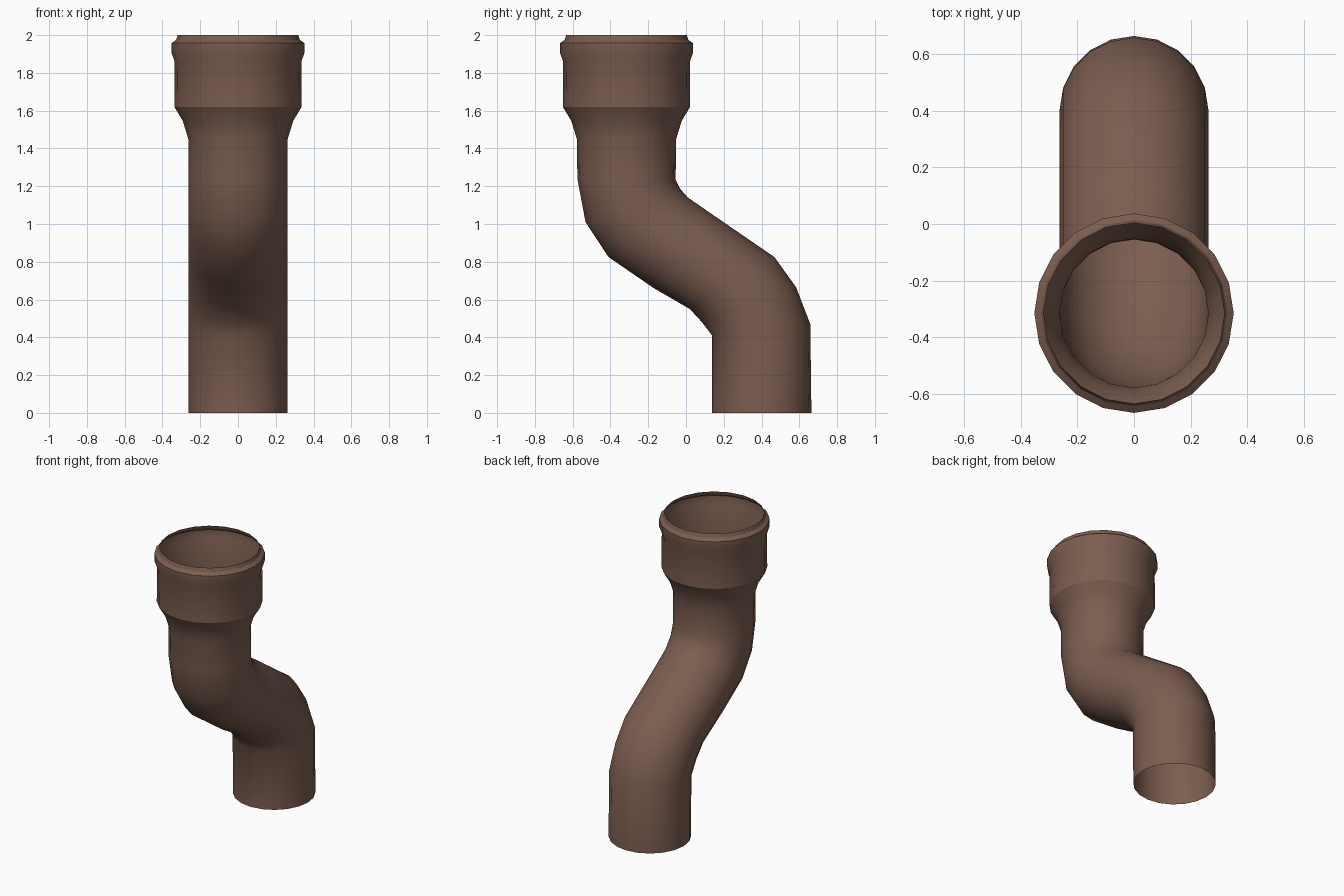
import bpy, bmesh, math

if "Cube" in bpy.data.objects:
    bpy.data.objects.remove(bpy.data.objects["Cube"])

SIDES = 20
R = 0.263        # pipe radius
Y_TOP = -0.315   # axis of the upper leg and socket

# each ring: (y, z) of its back-most and front-most points, x radius, crease
rings = [
    # lower straight leg
    ((0.138, 0.00), (0.664, 0.00), R, False),
    # lower bend
    ((0.138, 0.41), (0.658, 0.47), R, False),
    ((0.085, 0.48), (0.583, 0.665), R, False),
    ((0.02, 0.55), (0.468, 0.825), R, False),
    # sloping middle
    ((-0.17, 0.66), (0.13, 1.057), R, False),
    # upper bend
    ((-0.41, 0.825), (0.01, 1.14), R, False),
    ((-0.532, 1.01), (-0.03, 1.185), R, False),
    ((-0.575, 1.24), (-0.055, 1.235), R, False),
]

# socket profile: radius, height, crease
socket = [
    (R, 1.45, False), (0.292, 1.545, False), (0.337, 1.62, True),
    (0.335, 1.86, False), (0.352, 1.905, False), (0.352, 1.957, True),
    (0.328, 1.975, True), (0.319, 2.0, False),
]
for r, z, crease in socket:
    rings.append(((Y_TOP - r, z), (Y_TOP + r, z), r, crease))

# skin the rings into one open, thin-walled tube
bm = bmesh.new()
loops = []
for (y0, z0), (y1, z1), rx, crease in rings:
    loop = []
    for i in range(SIDES):
        a = 2 * math.pi * i / SIDES
        t = (1 + math.sin(a)) / 2
        loop.append(bm.verts.new((rx * math.cos(a),
                                  y0 + (y1 - y0) * t, z0 + (z1 - z0) * t)))
    loops.append(loop)
for lo, hi in zip(loops, loops[1:]):
    for i in range(SIDES):
        j = (i + 1) % SIDES
        bm.faces.new((lo[i], lo[j], hi[j], hi[i])).smooth = True
# keep the socket creases sharp
for loop, ring in zip(loops, rings):
    if ring[3]:
        for i in range(SIDES):
            bm.edges.get((loop[i], loop[(i + 1) % SIDES])).smooth = False

mesh = bpy.data.meshes.new("offset_pipe")
bm.to_mesh(mesh)
bm.free()
pipe = bpy.data.objects.new("offset_pipe", mesh)
bpy.context.collection.objects.link(pipe)

# brown plastic
mat = bpy.data.materials.new("brown_plastic")
mat.diffuse_color = (0.2, 0.11, 0.08, 1)
mat.use_nodes = True
mat.node_tree.nodes["Principled BSDF"].inputs["Base Color"].default_value = mat.diffuse_color
mesh.materials.append(mat)
